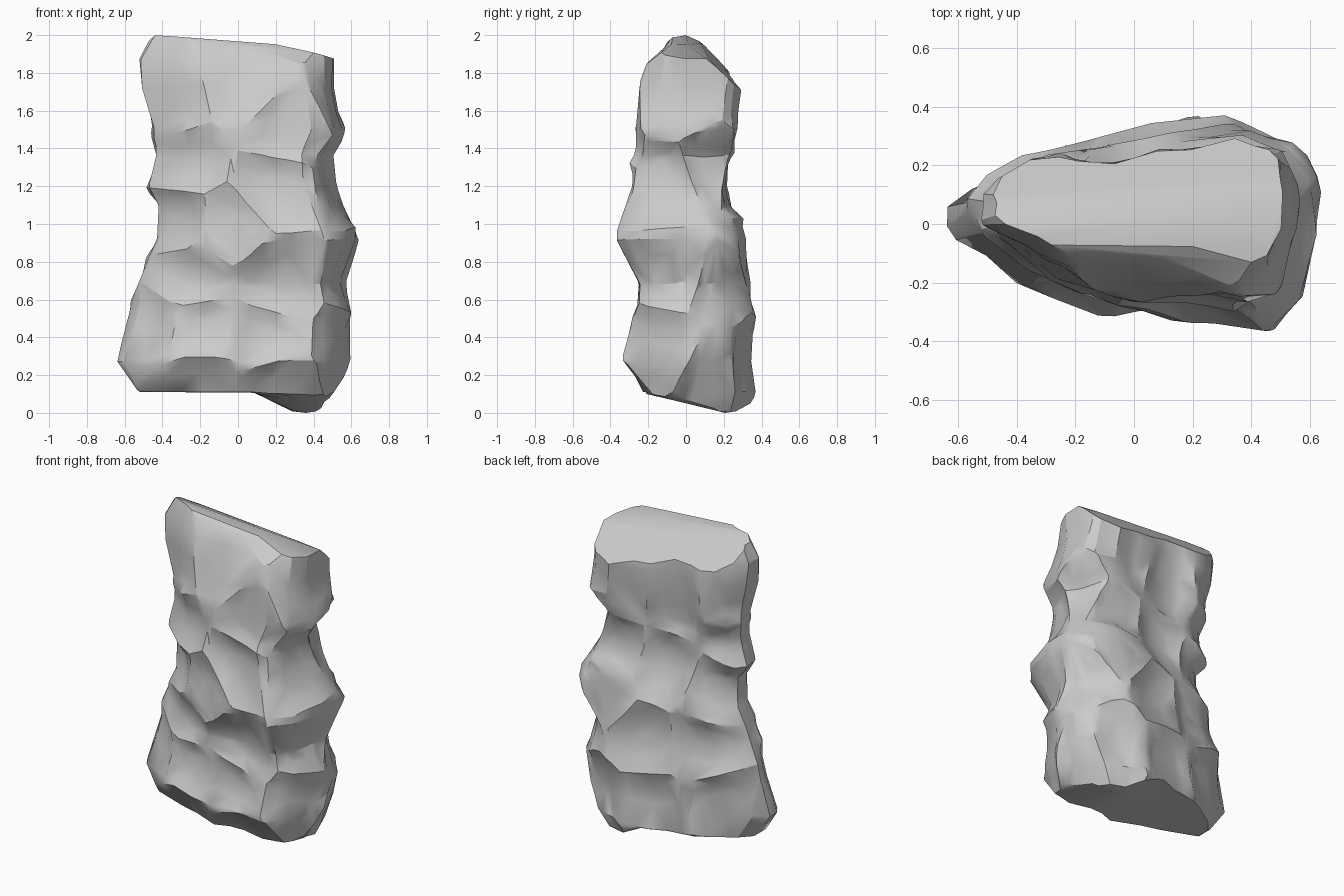
import bpy, bmesh
from math import radians
from mathutils import Vector

cube = bpy.data.objects.get("Cube")
if cube:
    bpy.data.objects.remove(cube)

# Stone colour
stone = bpy.data.materials.new("pale grey stone")
stone.use_nodes = True
grey = (0.6, 0.6, 0.6, 1)
stone.diffuse_color = grey
stone.node_tree.nodes["Principled BSDF"].inputs["Base Color"].default_value = grey

# Height, left x, right x, front y, back y
LEVELS = [
    (-.02, -.46, .44, -.2, .3), (.11, -.54, .52, -.25, .37),
    (.27, -.65, .6, -.34, .35), (.52, -.58, .6, -.28, .37),
    (.68, -.54, .58, -.27, .34), (.92, -.44, .65, -.37, .36),
    (1.1, -.43, .56, -.33, .27), (1.2, -.49, .53, -.31, .25),
    (1.36, -.45, .5, -.29, .25), (1.5, -.46, .58, -.3, .31),
    (1.72, -.52, .54, -.25, .33), (1.87, -.53, .54, -.2, .3),
    (2.03, -.44, .52, -.09, .25)]

# Unit plan outlines at the foot and the crown, running the same way round
FOOT = [(-1, .15), (-.95, -.2), (-.63, -.58), (-.15, -.95), (.35, -.9),
        (.66, -1), (.88, -.7), (1, -.1), (.97, .5), (.78, .78), (.45, 1),
        (.08, 1), (-.4, .72), (-.65, .58), (-.88, .38)]
CROWN = [(-1, .4), (-.97, 0), (-.63, -.62), (-.15, -.85), (.35, -.95),
         (.66, -1), (.88, -.7), (1, -.1), (.97, .4), (.88, .82), (.68, 1),
         (.1, .72), (-.4, .7), (-.7, .8), (-.9, .62)]

# Centres of the chipped hollows on each face
FRONT = [(-.36, 1.65), (.02, 1.72), (.24, 1.5), (-.27, 1.32), (.18, 1.2),
         (-.3, 1.02), (-.06, 1.0), (.22, .7), (-.25, .72), (-.2, .44),
         (.13, .38), (-.48, .46), (-.2, .16), (.2, .14)]
BACK = [(.28, 1.57), (-.08, 1.53), (-.46, 1.58), (-.46, 1.36), (-.02, 1.13),
        (.34, 1.18), (-.34, 1.04), (.36, .88), (-.28, .66), (.11, .66),
        (-.4, .36), (.02, .27), (.38, .27)]
SIDE = [(-.05, 1.66), (-.1, 1.22), (.14, 1.3), (-.06, .74), (.2, .68),
        (-.13, .35), (.16, .2)]
CENTRES = ([Vector((x, -.28, z)) for x, z in FRONT]
           + [Vector((x, .27, z)) for x, z in BACK]
           + [Vector((.55, y, z)) for y, z in SIDE])


def section(z):
    for a, b in zip(LEVELS, LEVELS[1:]):
        if z <= b[0]:
            t = (z - a[0]) / (b[0] - a[0])
            return [p + (q - p) * t for p, q in zip(a[1:], b[1:])]
    return LEVELS[-1][1:]


def sole(x, y):
    """Height of the underside: level, with one low heel at the right back."""
    heel = max(0, min(1, (x - .08) / .22, (.58 - x) / .16))
    reach = max(0, min(1, (y + .25) / .45))
    return .11 - .11 * heel * reach


def chip(p):
    """Push a point inward inside its hollow, leaving ridges between hollows."""
    near = sorted((p - c).length for c in CENTRES)
    depth = .055 * (1 - (near[0] / near[1]) ** 2) - .01
    axis = Vector((p.x * .75, 0, p.z))
    p = p + (axis - p).normalized() * depth
    p.z = max(p.z, sole(p.x, p.y))
    return p


# Body: rings lofted up the height
STEPS, ROWS = 7, 90
low, high = LEVELS[0][0], LEVELS[-1][0]
bm = bmesh.new()
rings = []
for row in range(ROWS + 1):
    z = low + (high - low) * row / ROWS
    left, right, front, back = section(z)
    plan = [Vector(f).lerp(Vector(c), row / ROWS) for f, c in zip(FOOT, CROWN)]
    ring = []
    for a, b in zip(plan, plan[1:] + plan[:1]):
        for s in range(STEPS):
            u, v = a.lerp(b, s / STEPS)
            x = (left + right) / 2 + u * (right - left) / 2
            y = v * back if v > 0 else -v * front
            ring.append(bm.verts.new(chip(Vector((x, y, z)))))
    rings.append(ring)

# Underside: shrinking rings that follow the sole
outer = [v.co.copy() for v in rings[0]]
for size in (.8, .6, .4, .2):
    rings.insert(0, [bm.verts.new((c.x * size, c.y * size,
                                   sole(c.x * size, c.y * size)))
                     for c in outer])
for lower, upper in zip(rings, rings[1:]):
    for i in range(len(lower)):
        j = (i + 1) % len(lower)
        bm.faces.new((lower[i], lower[j], upper[j], upper[i]))
bm.faces.new(rings[0][::-1])
bm.faces.new(rings[-1])

# Broken planes at the crown
CUTS = [((-.42, 0, 2), (.07, 0, 1)), ((-.42, .01, 2), (.08, .5, 1)),
        ((0, .1, 1.92), (.05, 1, 1)), ((-.42, -.08, 1.99), (.05, -.8, 1)),
        ((.25, 0, 1.955), (.3, 0, 1)), ((-.47, 0, 1.97), (-1, 0, .8))]
for point, normal in CUTS:
    bmesh.ops.bisect_plane(bm, geom=bm.verts[:] + bm.edges[:] + bm.faces[:],
                           plane_co=point, plane_no=normal, clear_outer=True)
    rim = [e for e in bm.edges if e.is_boundary]
    bmesh.ops.holes_fill(bm, edges=rim, sides=0)
bmesh.ops.recalc_face_normals(bm, faces=bm.faces)

mesh = bpy.data.meshes.new("standing_stone")
bm.to_mesh(mesh)
bm.free()
mesh.materials.append(stone)
rock = bpy.data.objects.new("standing_stone", mesh)
bpy.context.collection.objects.link(rock)

# Weather the surface, then reduce it to facets that follow the ridges
smooth = rock.modifiers.new("weathering", "SMOOTH")
smooth.factor, smooth.iterations = .5, 2
facets = rock.modifiers.new("facets", "DECIMATE")
facets.ratio = .08
bpy.context.view_layer.objects.active = rock
rock.select_set(True)
for name in ("weathering", "facets"):
    bpy.ops.object.modifier_apply(modifier=name)
bpy.ops.object.shade_smooth_by_angle(angle=radians(30))
